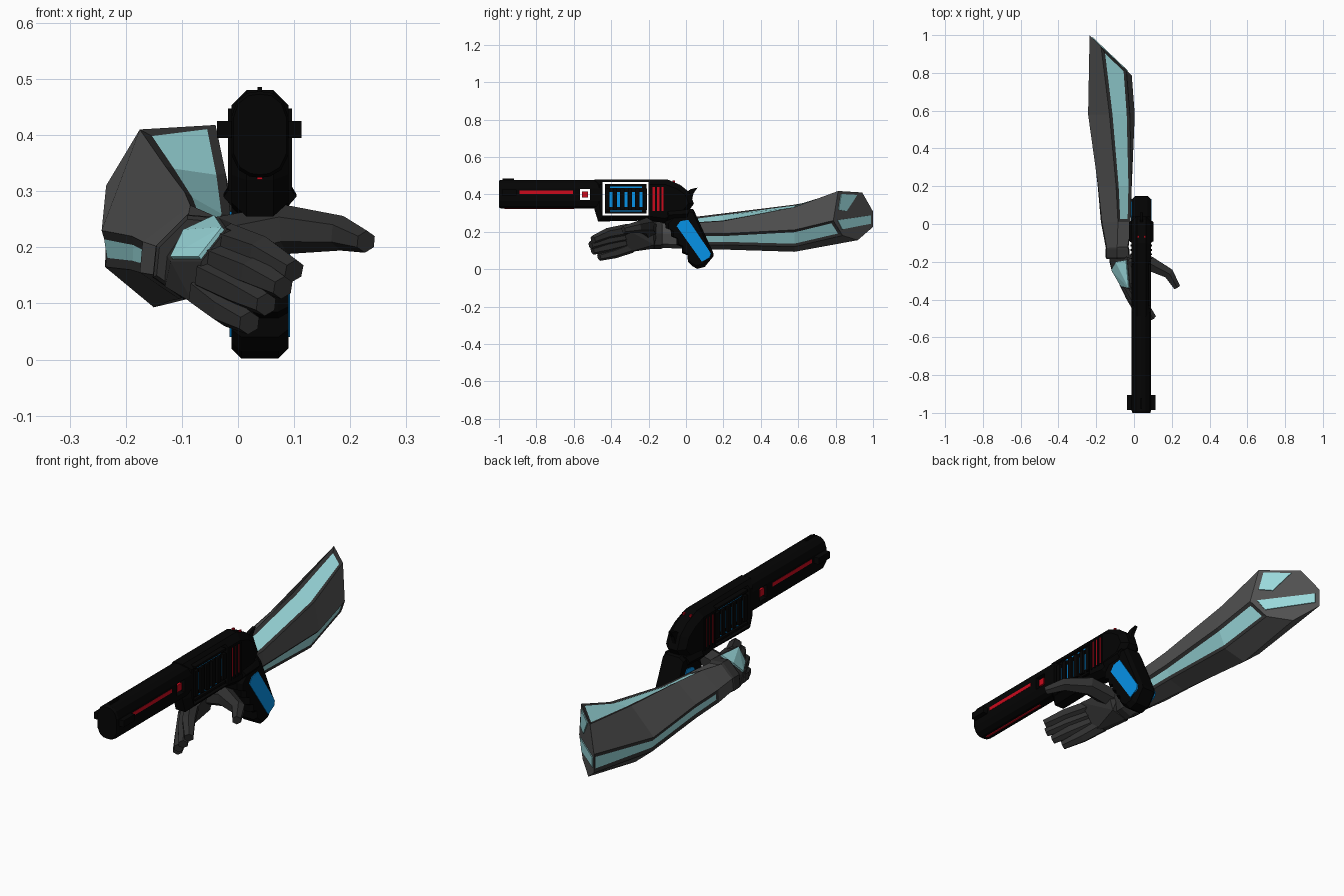
import bpy, bmesh, math
from mathutils import Vector as V

if "Cube" in bpy.data.objects:
    bpy.data.objects.remove(bpy.data.objects["Cube"])

def material(name, col):
    m = bpy.data.materials.new(name)
    m.diffuse_color = (*col, 1)
    m.use_nodes = True
    m.node_tree.nodes["Principled BSDF"].inputs["Base Color"].default_value = m.diffuse_color
    return m

BLACK = material("gun black", (.0012, .0012, .0012))
GREY = material("armour grey", (.08, .08, .08))
DARK = material("hand dark grey", (.03, .03, .03))
CYAN = material("pale cyan", (.32, .69, .71))
BLUE = material("bright blue", (.002, .29, .81))
RED = material("red", (.6, .003, .012))
GX, GW = .039, .051          # gun centre and half width

def finish(bm, name, *mats):
    bmesh.ops.recalc_face_normals(bm, faces=bm.faces)
    me = bpy.data.meshes.new(name)
    bm.to_mesh(me)
    bm.free()
    for m in mats:
        me.materials.append(m)
    ob = bpy.data.objects.new(name, me)
    bpy.context.collection.objects.link(ob)
    return ob

def loft(rings):
    bm = bmesh.new()
    vs = [[bm.verts.new(p) for p in r] for r in rings]
    n = len(rings[0])
    sides = {}
    for i in range(len(vs) - 1):
        for j in range(n):
            k = (j + 1) % n
            sides[i, j] = bm.faces.new((vs[i][j], vs[i][k], vs[i+1][k], vs[i+1][j]))
    bm.faces.new(vs[0])
    bm.faces.new(vs[-1][::-1])
    return bm, sides

def hull(name, pts, mat):
    bm = bmesh.new()
    for p in pts:
        bm.verts.new(p)
    r = bmesh.ops.convex_hull(bm, input=bm.verts)
    junk = [v for v in set(r["geom_interior"] + r["geom_unused"]) if isinstance(v, bmesh.types.BMVert)]
    bmesh.ops.delete(bm, geom=junk, context="VERTS")
    return finish(bm, name, mat)

def box(name, x0, x1, y0, y1, z0, z1, mat):
    return hull(name, [(x, y, z) for x in (x0, x1) for y in (y0, y1) for z in (z0, z1)], mat)

def side_prism(name, prof, half, chamfer, mat):
    """(y, z) outline widened across x, with chamfered side rims."""
    ys, zs = zip(*prof)
    cy, cz = (min(ys) + max(ys)) / 2, (min(zs) + max(zs)) / 2
    hy, hz = max(ys) - cy, max(zs) - cz
    rings = []
    for x, inset in ((-half, chamfer), (-half + chamfer, 0), (half - chamfer, 0), (half, chamfer)):
        rings.append([(GX + x, cy + (y - cy) * (1 - inset / hy), cz + (z - cz) * (1 - inset / hz)) for y, z in prof])
    return finish(loft(rings)[0], name, mat)

def both_sides(name, y0, y1, z0, z1, x, mat, depth=.005):
    for s, tag in ((1, "right"), (-1, "left")):
        a, b = GX + s * (x - depth), GX + s * (x + .001)
        box(name + "_" + tag, min(a, b), max(a, b), y0, y1, z0, z1, mat)

def cut(ob, cutter):
    m = ob.modifiers.new("window", "BOOLEAN")
    m.object = cutter
    m.solver = "EXACT"
    cutter.hide_render = True
    cutter.display_type = "WIRE"

# --- gun barrel
half = [(0, .478), (.022, .475), (.041, .46), (GW, .432), (GW, .365), (.038, .338), (.018, .326)]
sec = half + [(0, .324)] + [(-x, z) for x, z in half[:0:-1]]
def barrel_ring(y, k=1):
    return [(GX + x * k, y, .405 + (z - .405) * k) for x, z in sec]
barrel = finish(loft([barrel_ring(-1, .93), barrel_ring(-.99), barrel_ring(-.46)])[0], "barrel", BLACK)
cut(barrel, box("barrel_window_cutter", -.2, .3, -.568, -.512, .37, .428, BLACK))
box("barrel_light", GX - .045, GX + .045, -.556, -.524, .383, .415, RED)
box("muzzle_lugs", -.037, .113, -.985, -.905, .395, .425, BLACK)
box("front_sight", GX - .004, GX + .004, -.98, -.92, .47, .486, BLACK)
both_sides("barrel_stripe", -.89, -.605, .403, .42, GW, RED)
box("barrel_under_stripe", GX - .005, GX + .005, -.97, -.6, .321, .327, RED)

# --- gun body with a through gap around a side panel
body = side_prism("gun_body", [(-.49, .48), (-.1, .48), (-.03, .45), (.02, .41), (.042, .35),
                               (0, .29), (-.1, .245), (-.2, .26), (-.47, .255), (-.49, .32)], GW, .027, BLACK)
cut(body, box("body_window_cutter", -.2, .3, -.446, -.2, .286, .466, BLACK))

# --- side panel: core with recessed blue slots between ribs
box("side_panel", GX - .038, GX + .038, -.434, -.212, .298, .455, BLACK)
for i in range(5):
    y = -.40 + i * .04
    both_sides(f"blue_bar_{i}", y - .008, y + .008, .333, .412, .038, BLUE)
for i in range(6):
    y = -.42 + i * .04
    both_sides(f"panel_rib_{i}", y - .011, y + .011, .316, .432, .048, BLACK, .012)
for z in (.312, .438):
    both_sides("blue_line", -.405, -.235, z - .003, z + .003, .038, BLUE)
for z in (.302, .45):
    both_sides("panel_rail", -.434, -.212, z - .005, z + .005, .048, BLACK, .012)
for i, y in enumerate((-.172, -.149, -.125)):
    both_sides(f"red_line_{i}", y - .006, y + .006, .31, .44, GW, RED)
    both_sides(f"red_line_rib_{i}", y + .007, y + .016, .30, .447, GW + .005, BLACK, .01)
    both_sides(f"red_line_rib_front_{i}", y - .013, y - .007, .30, .447, GW + .005, BLACK, .01)
for s in (-1, 1):
    box("rear_dot", GX + s * .017 - .004, GX + s * .017 + .004, -.071, -.06, .455, .473, RED)
side_prism("hammer", [(0, .41), (.025, .428), (.062, .436), (.04, .405), (.03, .36)], .008, .001, BLACK)
hull("grip_collar", [(GX + s * w, y, z) for s in (-1, 1) for w, y, z in
     ((.05, -.1, .31), (.065, -.09, .29), (.02, -.11, .24), (.065, .01, .295), (.05, .02, .32), (.03, 0, .25))], BLACK)

# --- grip with finger ridges along the front edge
front = []
for i in range(5):
    t = i / 5
    y, z = -.12 + .15 * t, .25 - .225 * t
    front += [(y + .008, z + .004), (y + .01, z - .03)]
grip = front + [(.035, .015), (.06, .002), (.1, .012), (.148, .07), (.145, .09), (.04, .32), (-.03, .33)]
side_prism("grip", grip, GW, .018, BLACK)
for s in (-1, 1):
    hull("grip_inlay", [(GX + s * x, y, z) for x in (.047, .054) for y, z in
         ((-.05, .23), (-.03, .257), (.012, .264), (.133, .085), (.128, .063), (.085, .04))], BLUE)

# --- arm: seven sided loft, cyan panels inset on three sides with dark rims
stations = [
    (-.15, [(-.09, .25), (-.035, .245), (-.03, .19), (-.045, .135), (-.095, .115), (-.145, .15), (-.14, .20)]),
    (.01, [(-.085, .275), (-.018, .245), (-.02, .19), (-.04, .13), (-.105, .108), (-.175, .155), (-.17, .21)]),
    (.2, [(-.095, .298), (-.013, .258), (-.012, .19), (-.04, .13), (-.12, .105), (-.192, .16), (-.19, .22)]),
    (.58, [(-.13, .345), (-.022, .332), (.004, .21), (-.04, .12), (-.15, .093), (-.237, .165), (-.243, .23)]),
    (None, [(-.175, .41), (-.04, .418), (-.012, .26), (-.065, .18), (-.15, .155), (-.235, .225), (-.235, .31)])]
def elbow_y(x):
    return .79 - .95 * (x + .015)
rings = [[(x, elbow_y(x) if y is None else y, z) for x, z in pts] for y, pts in stations]
bm, sides = loft(rings)
for j in (0, 2, 5):
    strip = [sides[i, j] for i in (1, 2, 3)]
    bmesh.ops.recalc_face_normals(bm, faces=bm.faces)
    rim = bmesh.ops.inset_region(bm, faces=strip, thickness=.016, depth=-.004, use_even_offset=True)["faces"]
    for f in rim:
        f.material_index = 2
    for f in strip:
        f.material_index = 1
finish(bm, "forearm", GREY, CYAN, DARK)
for name, pts in (("elbow_upper_panel", [(-.055, .402), (-.145, .397), (-.085, .31), (-.04, .318)]),
                  ("elbow_lower_panel", [(-.035, .262), (-.222, .288), (-.222, .243), (-.06, .213)])):
    hull(name, [(x + d, elbow_y(x) + d, z) for x, z in pts for d in (-.002, .003)], CYAN)

# --- palm, wrist cuff and back of hand plate
plate = [V(p) for p in ((-.095, -.195, .227), (-.035, -.185, .255), (-.02, -.345, .232),
                        (-.065, -.335, .175), (-.12, -.24, .175))]
hull("palm", plate + [V(p) for p in ((.03, -.33, .22), (-.08, -.30, .10), (-.035, -.31, .09), (-.13, -.2, .13),
     (-.09, -.17, .11), (-.02, -.17, .13), (.0, -.18, .23), (-.13, -.15, .19), (-.05, -.14, .25))], DARK)
mid = sum(plate, V()) / 5
out = V((-.65, -.25, .72)).normalized()
hull("hand_plate", [mid + (p - mid) * .92 + out * d for p in plate for d in (.0, .008)], CYAN)
cuff = [[(-.085 + (x + .085) * k, y, .18 + (z - .18) * k) for x, z in stations[0][1]]
        for y, k in ((-.185, 1.0), (-.175, 1.1), (-.135, 1.12), (-.12, 1.0))]
finish(loft(cuff)[0], "wrist_cuff", DARK)

# --- fingers and thumb as tapered six sided limbs
def limb(name, path, radii):
    path = [V(p) for p in path]
    rings = []
    for i, p in enumerate(path):
        d = (path[min(i + 1, len(path) - 1)] - path[max(i - 1, 0)]).normalized()
        u = d.cross(V((0, 0, 1))).normalized()
        w = u.cross(d)
        rings.append([p + radii[i] * (u * math.cos(a) + w * math.sin(a))
                      for a in (math.pi * (k / 3 + 1 / 6) for k in range(6))])
    finish(loft(rings)[0], name, DARK)

fingers = {"index": [(-.015, -.31, .21), (.045, -.42, .19), (.1, -.497, .158)],
           "middle": [(-.035, -.31, .18), (.03, -.43, .155), (.08, -.510, .128)],
           "ring": [(-.05, -.31, .15), (.01, -.42, .12), (.05, -.50, .098)],
           "little": [(-.06, -.29, .12), (-.02, -.38, .088), (.02, -.465, .065)]}
for name, path in fingers.items():
    limb(name + "_finger", path, (.033, .030, .021))
limb("thumb", [(-.03, -.2, .21), (.085, -.21, .232), (.185, -.262, .225), (.228, -.335, .21)],
     (.045, .044, .031, .02))
